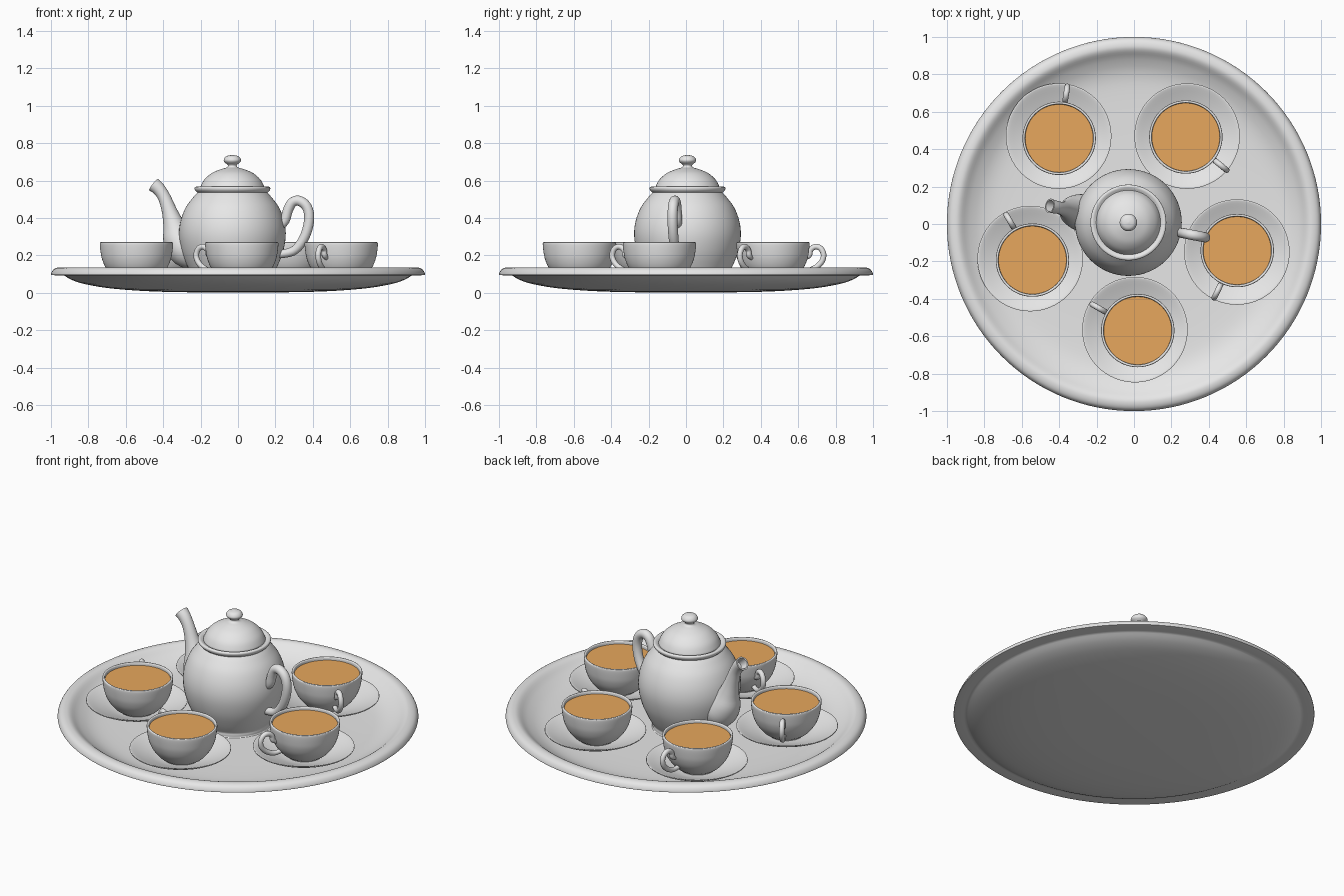
import bpy, bmesh, math
from mathutils import Vector

if "Cube" in bpy.data.objects:
    bpy.data.objects.remove(bpy.data.objects["Cube"])


def material(name, rgb):
    m = bpy.data.materials.new(name)
    m.diffuse_color = (*rgb, 1)
    m.use_nodes = True
    m.node_tree.nodes["Principled BSDF"].inputs["Base Color"].default_value = m.diffuse_color
    return m


CHINA = material("grey_china", (0.8, 0.8, 0.8))
TEA = material("milky_tea", (0.95, 0.46, 0.13))


def spline(points, steps=4):
    """Catmull-Rom through the points; a doubled point makes a corner."""
    p = [Vector(q) for q in points]
    p = [p[0]] + p + [p[-1]]
    out = []
    for a, b, c, d in zip(p, p[1:], p[2:], p[3:]):
        if (b - c).length < 1e-6:
            continue
        for i in range(steps):
            t = i / steps
            out.append(0.5 * (2 * b + (c - a) * t + (2 * a - 5 * b + 4 * c - d) * t**2
                              + (3 * b - a - 3 * c + d) * t**3))
    return out + [p[-1]]


def finish(bm, name, loc, angle, mat):
    bmesh.ops.remove_doubles(bm, verts=bm.verts[:], dist=1e-5)
    bmesh.ops.recalc_face_normals(bm, faces=bm.faces[:])
    mesh = bpy.data.meshes.new(name)
    bm.to_mesh(mesh)
    bm.free()
    mesh.materials.append(mat)
    ob = bpy.data.objects.new(name, mesh)
    ob.location = (loc[0], loc[1], 0)
    ob.rotation_euler.z = math.radians(angle)
    bpy.context.collection.objects.link(ob)
    bpy.ops.object.select_all(action='DESELECT')
    ob.select_set(True)
    bpy.context.view_layer.objects.active = ob
    bpy.ops.object.shade_smooth_by_angle(angle=math.radians(45))
    return ob


def skin(bm, rings):
    for r, s in zip(rings, rings[1:]):
        n = len(r)
        for i in range(n):
            bm.faces.new((r[i], r[(i + 1) % n], s[(i + 1) % n], s[i]))


def lathe(name, profile, loc=(0, 0), mat=CHINA, seg=64, steps=4):
    """Turn an (r, z) profile around the vertical axis."""
    bm = bmesh.new()
    rings = []
    for r, z in spline(profile, steps):
        r = max(r, 0)
        rings.append([bm.verts.new((r * math.cos(2 * math.pi * i / seg),
                                    r * math.sin(2 * math.pi * i / seg), z))
                      for i in range(seg)])
    skin(bm, rings)
    return finish(bm, name, loc, 0, mat)


def tube(name, path, loc, angle, seg=20, mouth=None):
    """Sweep circles along (u, z, radius) points; mouth = hollow end rings."""
    bm = bmesh.new()
    pts = spline(path)
    rings = []

    def ring(c, n, rad):
        rings.append([bm.verts.new((c.x + n.x * rad * math.cos(a), rad * math.sin(a),
                                    c.y + n.y * rad * math.cos(a)))
                      for a in (2 * math.pi * i / seg for i in range(seg))])

    for i, p in enumerate(pts):
        t = (pts[min(i + 1, len(pts) - 1)] - pts[max(i - 1, 0)]).to_2d().normalized()
        n = Vector((-t.y, t.x))
        ring(p.to_2d(), n, p.z)
    for depth, rad in mouth or []:
        ring(pts[-1].to_2d() - t * depth, n, rad)
    skin(bm, rings)
    bm.faces.new(rings[0])
    bm.faces.new(rings[-1])
    return finish(bm, name, loc, angle, CHINA)


# Round tray with a rolled rim
lathe("tray", [(0, 0), (0.4, 0.005), (0.65, 0.02), (0.8, 0.042), (0.88, 0.065),
               (0.93, 0.092), (0.93, 0.092), (0.99, 0.094), (1.0, 0.1), (0.987, 0.124),
               (0.96, 0.135), (0.93, 0.13), (0.88, 0.095), (0.8, 0.062), (0.68, 0.05),
               (0.4, 0.047), (0, 0.047)], seg=128)

# Teapot body, lid, spout and handle
POT = (-0.03, 0.008)
lathe("teapot_body", [(0, 0.048), (0.19, 0.048), (0.205, 0.055), (0.205, 0.075),
                      (0.205, 0.075), (0.235, 0.13), (0.268, 0.21), (0.285, 0.3),
                      (0.278, 0.38), (0.25, 0.455), (0.21, 0.51), (0.187, 0.535),
                      (0.187, 0.535), (0.2, 0.548), (0.202, 0.562), (0.19, 0.567),
                      (0.172, 0.558), (0.172, 0.558), (0, 0.558)], POT)
lathe("teapot_lid", [(0, 0.556), (0.172, 0.556), (0.172, 0.556), (0.17, 0.568),
                     (0.15, 0.605), (0.11, 0.64), (0.06, 0.661), (0.03, 0.67),
                     (0.024, 0.682), (0.042, 0.698), (0.046, 0.712), (0.032, 0.73),
                     (0, 0.737)], POT)
tube("teapot_spout", [(0.18, 0.2, 0.085), (0.25, 0.235, 0.1), (0.295, 0.29, 0.085),
                      (0.318, 0.355, 0.06), (0.342, 0.43, 0.042), (0.37, 0.505, 0.034),
                      (0.4, 0.552, 0.035), (0.43, 0.578, 0.039)],
     POT, 168, 32, mouth=[(0.0, 0.031), (0.05, 0.024)])
tube("teapot_handle", [(0.255, 0.35, 0.02), (0.285, 0.385, 0.026), (0.302, 0.44, 0.027),
                       (0.325, 0.481, 0.027), (0.36, 0.492, 0.027), (0.4, 0.467, 0.027),
                       (0.418, 0.415, 0.027), (0.41, 0.345, 0.027), (0.38, 0.275, 0.026),
                       (0.33, 0.222, 0.024), (0.25, 0.205, 0.022)], POT, -11)

# Five settings: saucer centre, cup centre, handle direction
SETTINGS = [((-0.403, 0.47), (-0.4, 0.458), 81), ((0.284, 0.47), (0.277, 0.465), -39),
            ((-0.555, -0.185), (-0.543, -0.193), 120), ((0.55, -0.15), (0.552, -0.142), 244),
            ((0.005, -0.565), (0.02, -0.57), 150)]
for k, (saucer, cup, turn) in enumerate(SETTINGS, 1):
    lathe(f"saucer_{k}", [(0, 0.052), (0.11, 0.053), (0.2, 0.08), (0.274, 0.113),
                          (0.28, 0.119), (0.272, 0.121), (0.2, 0.093), (0.11, 0.066),
                          (0, 0.063)], saucer)
    lathe(f"cup_{k}", [(0, 0.06), (0.09, 0.06), (0.1, 0.068), (0.13, 0.09),
                       (0.165, 0.135), (0.184, 0.18), (0.192, 0.22), (0.196, 0.262),
                       (0.191, 0.27), (0.183, 0.266), (0.18, 0.24), (0.167, 0.185),
                       (0.12, 0.11), (0, 0.08)], cup)
    lathe(f"tea_{k}", [(0, 0.252), (0.182, 0.252)], cup, TEA, steps=1)
    tube(f"cup_handle_{k}", [(0.178, 0.185, 0.011), (0.203, 0.2, 0.015), (0.21, 0.228, 0.015),
                             (0.236, 0.246, 0.015), (0.265, 0.237, 0.015), (0.281, 0.205, 0.015),
                             (0.272, 0.168, 0.015), (0.24, 0.136, 0.015), (0.195, 0.118, 0.014),
                             (0.15, 0.122, 0.013)], cup, turn, 16)

# Tea surfaces face up
for ob in bpy.data.objects:
    if ob.name.startswith("tea_") and ob.data.polygons[0].normal.z < 0:
        ob.data.flip_normals()
